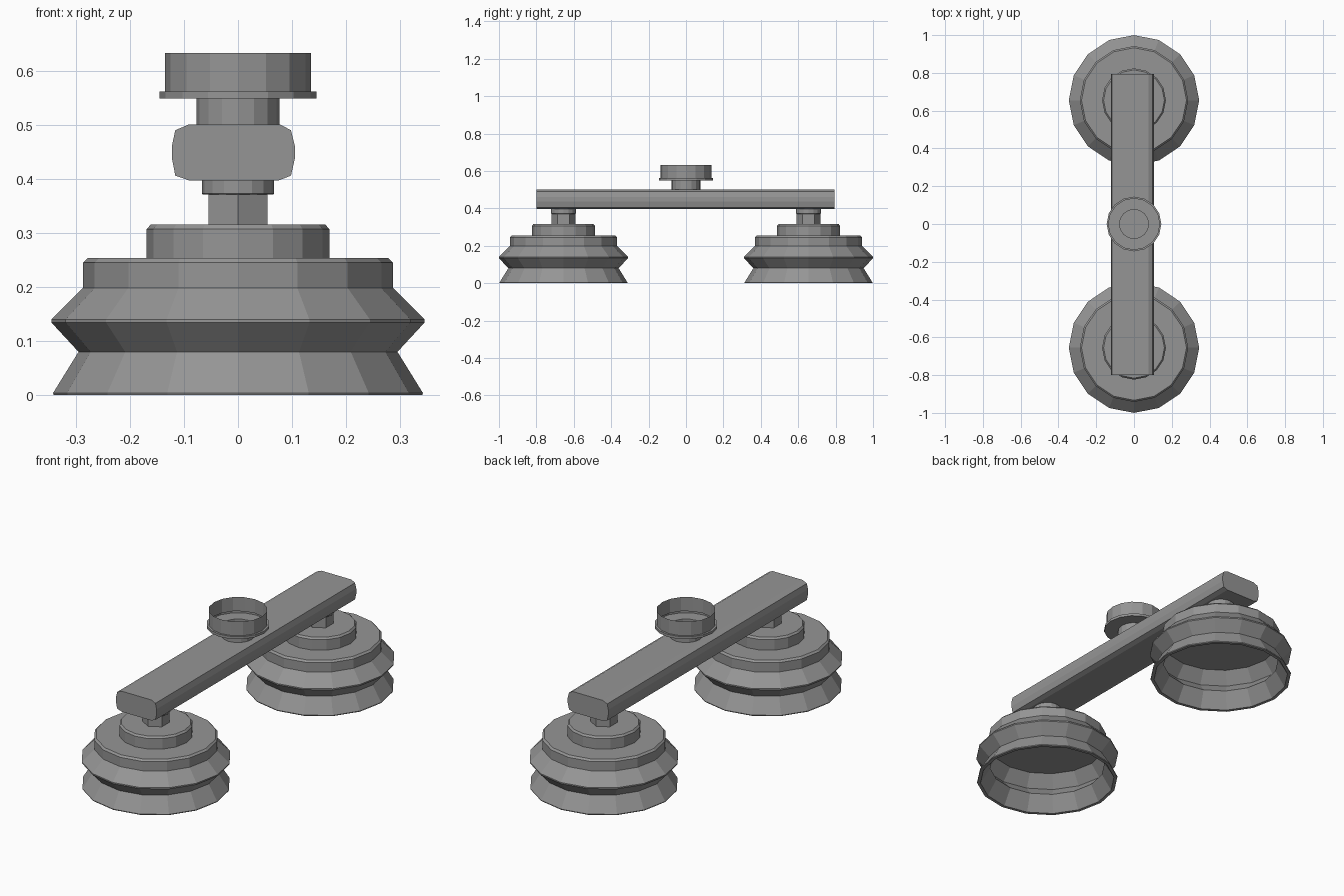
import bpy, bmesh, math

if "Cube" in bpy.data.objects:
    bpy.data.objects.remove(bpy.data.objects["Cube"])

# Dark grey rubber and metal
grey = bpy.data.materials.new("dark_grey")
grey.diffuse_color = (0.3, 0.3, 0.3, 1)
grey.use_nodes = True
grey.node_tree.nodes["Principled BSDF"].inputs["Base Color"].default_value = grey.diffuse_color


def finish(name, bm):
    mesh = bpy.data.meshes.new(name)
    bm.to_mesh(mesh)
    bm.free()
    mesh.materials.append(grey)
    obj = bpy.data.objects.new(name, mesh)
    bpy.context.collection.objects.link(obj)
    return obj


def lathe(name, profile, y=0, sides=16, phase=0, cap_start=False, cap_end=False):
    """Spin (radius, z) points around a vertical axis."""
    bm = bmesh.new()
    angles = [phase + 2 * math.pi * i / sides for i in range(sides)]
    rings = [[bm.verts.new((r * math.cos(a), y + r * math.sin(a), z)) for a in angles]
             for r, z in profile]
    for low, high in zip(rings, rings[1:]):
        for i in range(sides):
            j = (i + 1) % sides
            bm.faces.new((low[i], low[j], high[j], high[i]))
    if cap_start:
        bm.faces.new(rings[0][::-1])
    if cap_end:
        bm.faces.new(rings[-1])
    return finish(name, bm)


# Hollow bellows: inner ceiling down to the lip, then up the outside
cup = [(0.28, 0.197), (0.33, 0.137), (0.278, 0.08), (0.325, 0.0),
       (0.341, 0.0), (0.342, 0.004), (0.295, 0.08), (0.345, 0.134),
       (0.345, 0.14), (0.287, 0.198), (0.287, 0.245), (0.278, 0.254),
       (0.169, 0.254), (0.169, 0.307), (0.161, 0.316)]

for side, y in (("front", -0.655), ("back", 0.655)):
    lathe(side + "_suction_cup", cup, y, cap_start=True, cap_end=True)
    # Hexagonal stem and round collar beneath the bar
    lathe(side + "_stem", [(0.063, 0.314), (0.063, 0.374)], y, 6, math.pi / 2)
    lathe(side + "_collar", [(0.065, 0.371), (0.067, 0.373), (0.067, 0.399)], y,
          cap_start=True, cap_end=True)

# Rounded crossbar extruded along y
section = [(-0.09, 0.397), (0.075, 0.397), (0.098, 0.406), (0.105, 0.437),
           (0.105, 0.462), (0.098, 0.49), (0.077, 0.501), (-0.09, 0.501),
           (-0.116, 0.49), (-0.122, 0.462), (-0.122, 0.437), (-0.116, 0.406)]
bm = bmesh.new()
face = bm.faces.new([bm.verts.new((x, -0.8, z)) for x, z in section])
new = bmesh.ops.extrude_face_region(bm, geom=[face], use_keep_orig=True)["geom"]
bmesh.ops.translate(bm, vec=(0, 1.595, 0),
                    verts=[v for v in new if isinstance(v, bmesh.types.BMVert)])
bmesh.ops.recalc_face_normals(bm, faces=bm.faces)
finish("crossbar", bm)

# Open thin-walled connector on top
lathe("top_connector", [(0.077, 0.5), (0.077, 0.549), (0.145, 0.549),
                        (0.145, 0.562), (0.135, 0.562), (0.135, 0.633)])
